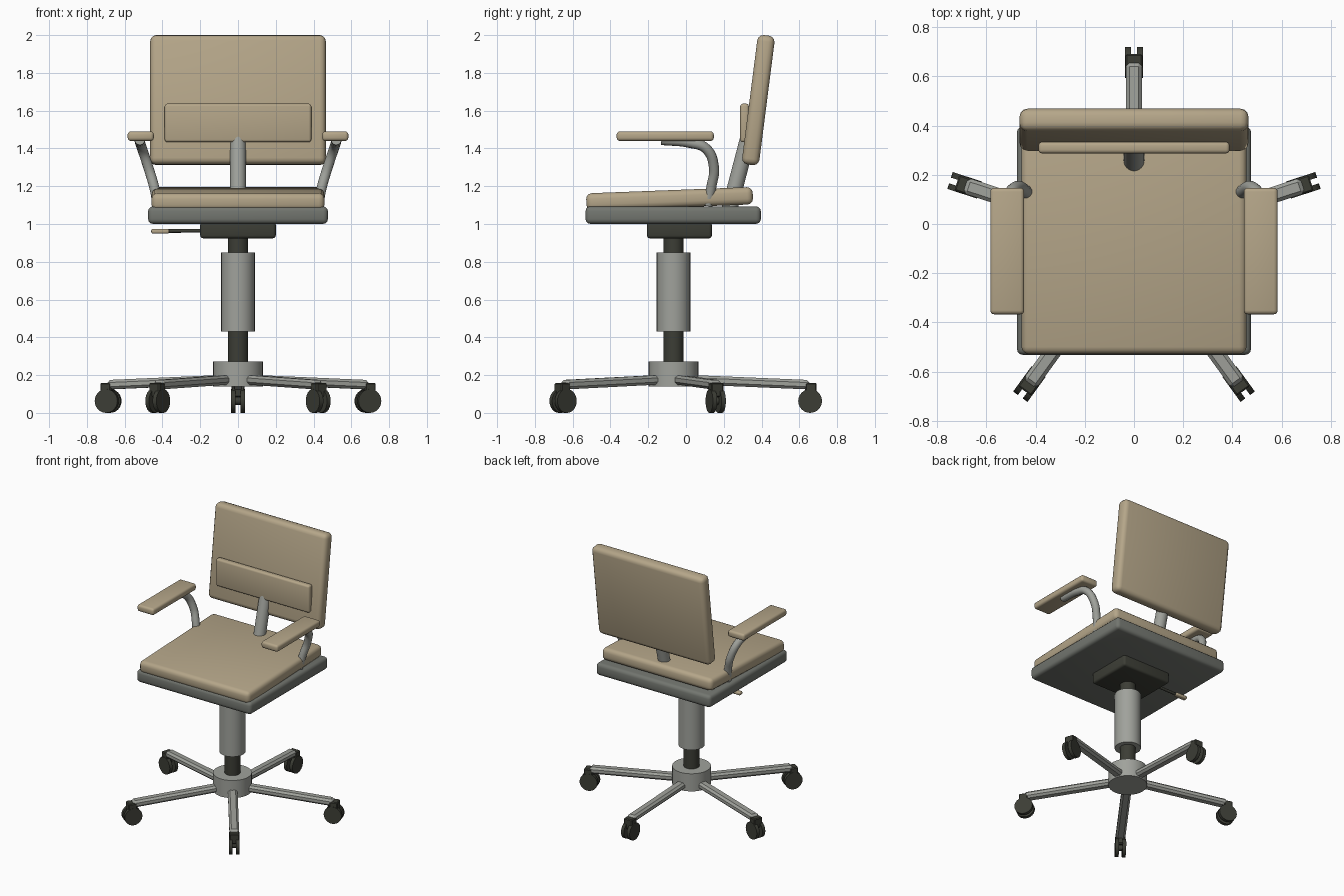
import bpy, math
from mathutils import Vector, Matrix

if "Cube" in bpy.data.objects:
    bpy.data.objects.remove(bpy.data.objects["Cube"])


def material(name, rgb):
    m = bpy.data.materials.new(name)
    m.diffuse_color = (*rgb, 1)
    m.use_nodes = True
    m.node_tree.nodes["Principled BSDF"].inputs["Base Color"].default_value = m.diffuse_color
    return m


BEIGE = material("beige fabric", (0.46, 0.38, 0.25))
METAL = material("light grey metal", (0.35, 0.36, 0.33))
SHELL = material("mid grey shell", (0.17, 0.18, 0.16))
DARK = material("dark plastic", (0.045, 0.047, 0.036))
CY = -0.066  # column position in y


def finish(ob, name, mat, angle=35):
    ob.name = name
    ob.data.materials.clear()
    ob.data.materials.append(mat)
    bpy.ops.object.select_all(action='DESELECT')
    ob.select_set(True)
    bpy.context.view_layer.objects.active = ob
    bpy.ops.object.shade_smooth_by_angle(angle=math.radians(angle))
    return ob


def box(name, center, size, mat, bevel=0.0, tilt=0.0, segs=3):
    bpy.ops.mesh.primitive_cube_add(size=1)
    ob = bpy.context.object
    ob.data.transform(Matrix.Diagonal((*size, 1)))
    ob.location = center
    ob.rotation_euler.x = math.radians(tilt)
    if bevel:
        b = ob.modifiers.new("bevel", 'BEVEL')
        b.width, b.segments = bevel, segs
        bpy.ops.object.modifier_apply(modifier=b.name)
    return finish(ob, name, mat)


def rod(name, a, b, r, mat, sides=32):
    a, b = Vector(a), Vector(b)
    bpy.ops.mesh.primitive_cylinder_add(vertices=sides, radius=r, depth=(b - a).length)
    ob = bpy.context.object
    ob.location = (a + b) / 2
    ob.rotation_euler = (b - a).to_track_quat('Z', 'Y').to_euler()
    return finish(ob, name, mat)


def tube(name, pts, r, mat):
    cu = bpy.data.curves.new(name, 'CURVE')
    cu.dimensions = '3D'
    cu.bevel_depth, cu.bevel_resolution = r, 4
    cu.use_fill_caps = True
    cu.resolution_u = 8
    sp = cu.splines.new('BEZIER')
    sp.bezier_points.add(len(pts) - 1)
    for bp, p in zip(sp.bezier_points, pts):
        bp.co = p
        bp.handle_left_type = bp.handle_right_type = 'AUTO'
    ob = bpy.data.objects.new(name, cu)
    bpy.context.collection.objects.link(ob)
    bpy.ops.object.select_all(action='DESELECT')
    ob.select_set(True)
    bpy.context.view_layer.objects.active = ob
    bpy.ops.object.convert(target='MESH')
    return finish(bpy.context.object, name, mat)


# Backrest, lumbar pad and support post
box("backrest", (0, 0.383, 1.656), (0.93, 0.092, 0.69), BEIGE, 0.032, -7.3)
box("lumbar_pad", (0, 0.31, 1.535), (0.776, 0.046, 0.204), BEIGE, 0.014)
rod("back_post", (0, 0.225, 1.06), (0, 0.335, 1.48), 0.042, METAL)

# Seat cushion, shell, tilt mechanism and lever
box("seat_cushion", (0, -0.087, 1.133), (0.915, 0.882, 0.092), BEIGE, 0.03, 2.2)
box("seat_shell", (0, -0.068, 1.047), (0.952, 0.928, 0.092), SHELL, 0.025)
box("mechanism", (0, -0.035, 0.968), (0.4, 0.344, 0.088), DARK, 0.016)
rod("lever_rod", (-0.15, 0, 0.965), (-0.38, 0, 0.963), 0.01, DARK, 12)
box("lever_handle", (-0.412, 0, 0.962), (0.095, 0.034, 0.024), BEIGE, 0.008)

# Gas column and hub
rod("column_core", (0, CY, 0.22), (0, CY, 0.95), 0.054, DARK)
rod("column_sleeve", (0, CY, 0.43), (0, CY, 0.85), 0.089, METAL)
rod("hub", (0, CY, 0.14), (0, CY, 0.272), 0.132, METAL)

# Armrests
for side, s in (("right", 1), ("left", -1)):
    box(side + "_arm_pad", (s * 0.515, -0.11, 1.465), (0.138, 0.514, 0.05), BEIGE, 0.016)
    path = [(0.425, 0.115, 1.10), (0.445, 0.135, 1.20), (0.475, 0.148, 1.30),
            (0.508, 0.105, 1.40), (0.518, 0.02, 1.43), (0.52, -0.13, 1.445)]
    tube(side + "_arm_tube", [(s * x, y, z) for x, y, z in path], 0.027, METAL)

# Five spokes with twin-wheel casters, built along +x then turned
for i in range(5):
    turn = Matrix.Translation((0, CY, 0)) @ Matrix.Rotation(math.radians(90 + 72 * i), 4, 'Z')
    parts = []
    spoke = box(f"spoke_{i}", (0.39, 0, 0.163), (0.66, 0.066, 0.05), METAL, 0.014, 0, 1)
    for v in spoke.data.vertices:  # slope down to the tip
        v.co.z -= 0.042 * v.co.x
    parts.append(spoke)
    parts.append(box(f"caster_housing_{i}", (0.727, 0, 0.122), (0.06, 0.068, 0.075), DARK, 0.006, 0, 1))
    parts.append(rod(f"caster_axle_{i}", (0.723, -0.03, 0.063), (0.723, 0.03, 0.063), 0.02, DARK, 12))
    for k in (-1, 1):
        parts.append(rod(f"caster_wheel_{i}_{'a' if k < 0 else 'b'}", (0.723, k * 0.012, 0.063),
                         (0.723, k * 0.036, 0.063), 0.063, DARK, 24))
    for p in parts:
        p.matrix_world = turn @ (Matrix.Translation(p.location) @ p.rotation_euler.to_matrix().to_4x4())
